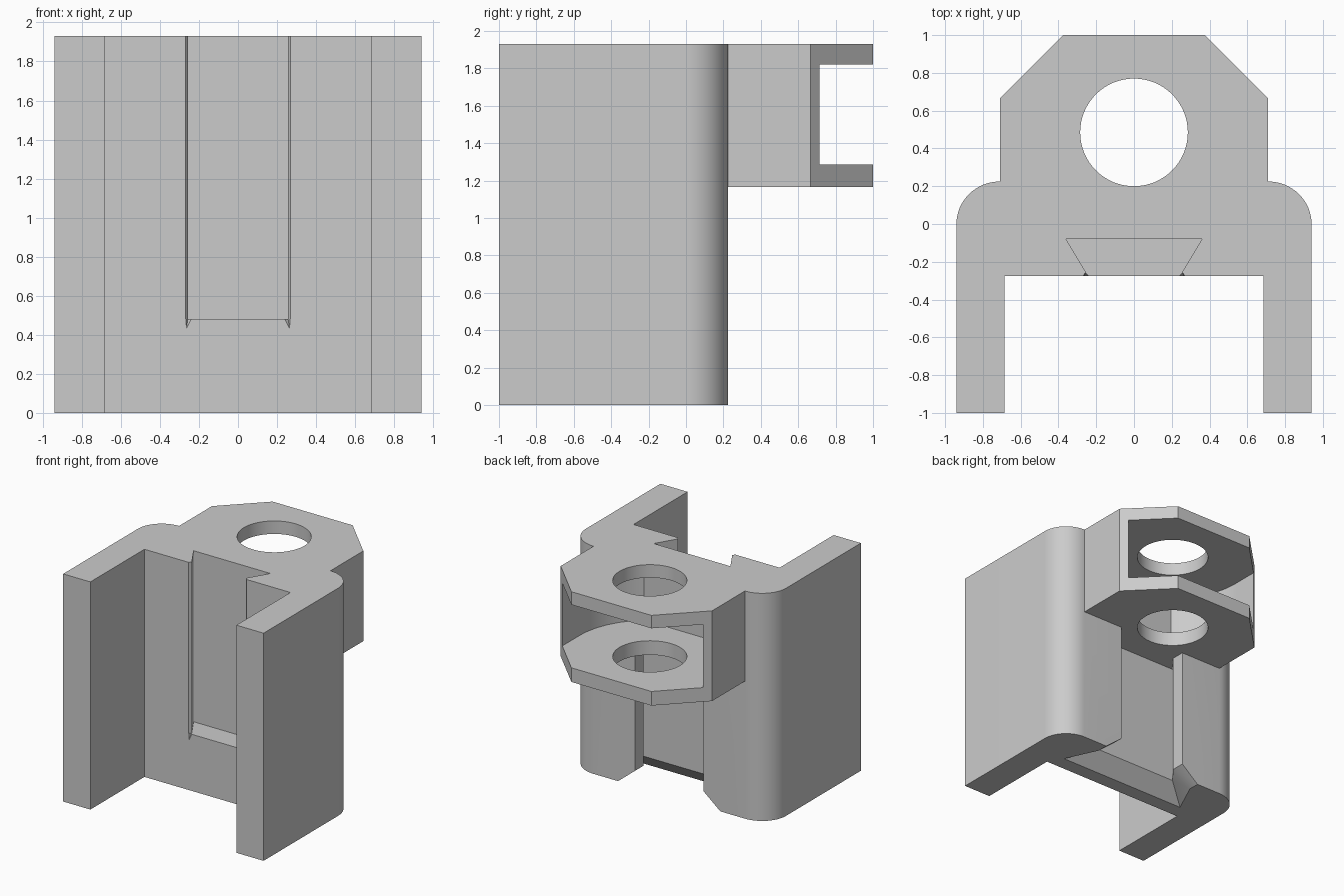
import bpy, bmesh
from math import cos, sin, pi, asin

cube = bpy.data.objects.get("Cube")
if cube:
    bpy.data.objects.remove(cube, do_unlink=True)

HEIGHT = 1.93
HOLE_Y = 0.485
FLOOR_Y = -0.03


def material(name, value):
    mat = bpy.data.materials.new(name)
    mat.use_nodes = True
    colour = (value, value, value, 1)
    mat.diffuse_color = colour
    mat.node_tree.nodes["Principled BSDF"].inputs["Base Color"].default_value = colour
    return mat


def mirrored(half):
    """Close a +x half outline into a symmetric loop."""
    return half + [(-x, y) for x, y in reversed(half)]


def arc(cx, cy, rx, ry, start, end, steps):
    return [(cx + rx * cos(start + (end - start) * i / steps),
             cy + ry * sin(start + (end - start) * i / steps)) for i in range(steps + 1)]


def loft(name, layers):
    """Solid through matching outlines, given as (z, outline) from the bottom up."""
    bm = bmesh.new()
    rings = [[bm.verts.new((x, y, z)) for x, y in pts] for z, pts in layers]
    bm.faces.new(rings[0])
    bm.faces.new(rings[-1])
    for low, high in zip(rings, rings[1:]):
        for i in range(len(low)):
            j = (i + 1) % len(low)
            bm.faces.new((low[i], low[j], high[j], high[i]))
    bmesh.ops.recalc_face_normals(bm, faces=bm.faces)
    mesh = bpy.data.meshes.new(name)
    bm.to_mesh(mesh)
    bm.free()
    obj = bpy.data.objects.new(name, mesh)
    bpy.context.collection.objects.link(obj)
    return obj


def prism(name, outline, z0, z1):
    return loft(name, [(z0, outline), (z1, outline)])


# Channel body and hinge lug share one plan outline
plan = [(0.685, -0.275), (0.685, -1), (0.94, -1)]
plan += arc(0.71, 0, 0.23, 0.225, 0, pi / 2, 16)
plan += [(0.71, 0.665), (0.375, 1)]
body = prism("bracket_body", mirrored(plan), 0, HEIGHT)
body.data.materials.append(material("plain grey", 0.6))

# Space below the lug
below_lug = prism("below_lug_cutter", mirrored([(1.2, 0.225), (1.2, 1.2)]), -0.1, 1.165)

# Front dovetail slot with eased lips
slot = prism("front_slot_cutter", mirrored(
    [(0.27, -0.3), (0.27, -0.275), (0.255, -0.255), (0.36, -0.08)]), 0.48, 2.1)
lips = []
for side in (1, -1):
    tip = [(0.268, -0.29), (0.272, -0.29), (0.27, -0.285)]
    wide = [(0.22, -0.29), (0.275, -0.29), (0.255, -0.255)]
    lips.append(loft("slot_lip_cutter", [(0.40, [(side * x, y) for x, y in tip]),
                                         (0.49, [(side * x, y) for x, y in wide])]))

# Rear dovetail channel, flared at the foot
throat = mirrored([(0.32, 0.3), (0.32, 0.11), (0.43, FLOOR_Y)])
flare = mirrored([(0.48, 0.3), (0.48, 0.13), (0.61, -0.15)])
channel = loft("rear_channel_cutter",
               [(-0.05, flare), (0, flare), (0.13, throat), (1.165, throat)])

# Round-backed pocket between the lug plates
radius = 0.66
back = asin((FLOOR_Y - HOLE_Y) / radius)
pocket = prism("lug_pocket_cutter", mirrored(
    arc(0, HOLE_Y, radius, radius, back, 0, 20) + [(radius, 1.2)]), 1.285, 1.82)

# Pin hole through both plates
pin_hole = prism("pin_hole_cutter",
                 arc(0, HOLE_Y, 0.285, 0.285, 0, 2 * pi, 64)[:-1], 1.1, 2.1)

bpy.ops.object.select_all(action="DESELECT")
bpy.context.view_layer.objects.active = body
body.select_set(True)
for cutter in [below_lug, slot, *lips, channel, pocket, pin_hole]:
    mod = body.modifiers.new("cut", "BOOLEAN")
    mod.operation = "DIFFERENCE"
    mod.solver = "EXACT"
    mod.object = cutter
    bpy.ops.object.modifier_apply(modifier=mod.name)
    bpy.data.objects.remove(cutter, do_unlink=True)

bpy.ops.object.shade_smooth_by_angle()
